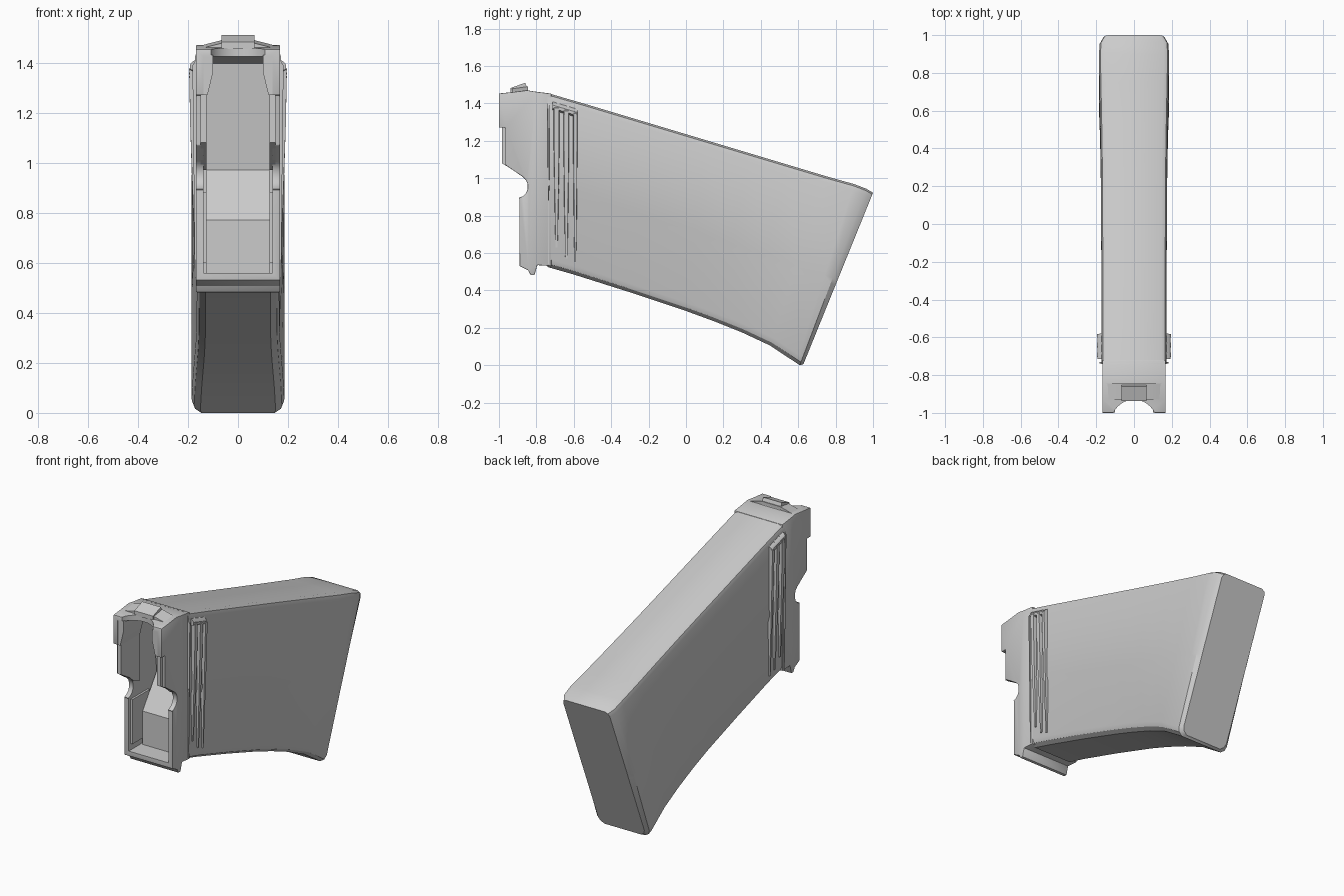
import bpy, bmesh, math
from mathutils import Vector

if "Cube" in bpy.data.objects:
    bpy.data.objects.remove(bpy.data.objects["Cube"])


def finish(name, bm, bevel=0.0, angle=30, mirror=False):
    bmesh.ops.recalc_face_normals(bm, faces=bm.faces)
    me = bpy.data.meshes.new(name)
    bm.to_mesh(me)
    bm.free()
    ob = bpy.data.objects.new(name, me)
    bpy.context.collection.objects.link(ob)
    if mirror:
        ob.modifiers.new("mirror", 'MIRROR')
    if bevel:
        m = ob.modifiers.new("bevel", 'BEVEL')
        m.width, m.segments, m.limit_method = bevel, 2, 'ANGLE'
        m.angle_limit = math.radians(50)
    bpy.ops.object.select_all(action='DESELECT')
    ob.select_set(True)
    bpy.context.view_layer.objects.active = ob
    for m in list(ob.modifiers):
        bpy.ops.object.modifier_apply(modifier=m.name)
    bpy.ops.object.shade_smooth_by_angle(angle=math.radians(angle))
    return ob


def prism(name, profile, x0, x1, **kw):
    """Extrude a (y, z) profile from x0 to x1."""
    bm = bmesh.new()
    f = bm.faces.new([bm.verts.new((x0, y, z)) for y, z in profile])
    r = bmesh.ops.extrude_face_region(bm, geom=[f])
    bmesh.ops.translate(bm, vec=(x1 - x0, 0, 0),
                        verts=[v for v in r["geom"] if isinstance(v, bmesh.types.BMVert)])
    return finish(name, bm, **kw)


def hull(name, points, **kw):
    bm = bmesh.new()
    for p in points:
        bm.verts.new(p)
    bmesh.ops.convex_hull(bm, input=bm.verts)
    return finish(name, bm, **kw)


def cut(target, cutter):
    m = target.modifiers.new("cut", 'BOOLEAN')
    m.operation, m.solver, m.object = 'DIFFERENCE', 'EXACT', cutter
    bpy.ops.object.select_all(action='DESELECT')
    target.select_set(True)
    bpy.context.view_layer.objects.active = target
    bpy.ops.object.modifier_apply(modifier=m.name)
    bpy.ops.object.shade_smooth_by_angle()


# Main body: loft of slanted sections (top y,z, bottom y,z, half width, crease step)
stations = [
    (-.74, 1.455, -.74, .525, .172, .006), (-.55, 1.40, -.60, .485, .172, .008),
    (-.20, 1.295, -.30, .39, .173, .008), (.10, 1.205, 0, .29, .174, .008),
    (.35, 1.13, .15, .235, .176, .007), (.55, 1.07, .30, .175, .179, .005),
    (.75, 1.01, .45, .105, .183, .003), (.90, .968, .59, .012, .186, .0005),
    (.965, .943, .608, 0, .182, .0005), (1.0, .922, .628, .006, .162, .0005)]
bm = bmesh.new()
rings = []
for ty, tz, by, bz, w, s in stations:
    top, bot = Vector((ty, tz)), Vector((by, bz))
    crease = lambda p: p.y - (.985 - .334 * (p.x + .8))
    c = crease(top) / (crease(top) - crease(bot))
    ln = (top - bot).length
    half = [(w - .028, 0), (w - .008, .010 / ln), (w, .032 / ln), (w, c - .01 / ln),
            (w - s, c + .02 / ln), (w - s, 1 - .045 / ln), (w - s - .01, 1 - .018 / ln),
            (w - s - .035, 1)]
    full = half + [(-x, t) for x, t in reversed(half)]
    rings.append([bm.verts.new((x, *top.lerp(bot, t))) for x, t in full])
for a, b in zip(rings, rings[1:]):
    for i in range(len(a)):
        j = (i + 1) % len(a)
        bm.faces.new((a[i], a[j], b[j], b[i]))
bm.faces.new(rings[0])
bm.faces.new(rings[-1])
body = finish("magazine_body", bm)

# Feed tower with thumb notch and bottom catch
notch = [(-.90 + .055 * math.cos(a), .955 + .06 * math.sin(a))
         for a in [math.radians(d) for d in (58, 35, 12, -12, -35, -60, -85)]]
tower_profile = [(-.72, 1.452), (-.80, 1.462), (-.85, 1.47), (-.93, 1.46), (-1.0, 1.453),
                 (-1.0, 1.27), (-.965, 1.27), (-.965, 1.07)] + notch + [
    (-.89, .89), (-.89, .53), (-.845, .508), (-.83, .482), (-.81, .482), (-.795, .535), (-.72, .53)]
tower = prism("feed_tower", tower_profile, -.168, .168, bevel=.012)

# Hollow interior and curved front cut in the roof
cavity = prism("cavity_cutter", [(-1.1, .56), (-.58, .56), (-.58, 1.38), (-.85, 1.425), (-1.1, 1.425)],
               -.138, .138)
bm = bmesh.new()
bmesh.ops.create_cone(bm, cap_ends=True, segments=32, radius1=.12, radius2=.12, depth=1)
bmesh.ops.translate(bm, vec=(0, -1.05, 1.3), verts=bm.verts)
roof_cut = finish("roof_cutter", bm)
cut(body, cavity)
cut(tower, cavity)
cut(tower, roof_cut)
for c in (cavity, roof_cut):
    bpy.data.objects.remove(c)

# Follower plate inside
prism("follower", [(-.68, 1.40), (-.63, .97), (-.77, .77), (-.77, .555), (-.56, .555), (-.56, 1.40)],
      -.125, .125)

# Feed lips, inner liners and side guides
hull("feed_lips", [(x, y, z) for y in (-.998, -.80)
                   for x, z in ((.10, 1.43), (.10, 1.36), (.122, 1.27), (.15, 1.27), (.15, 1.43))],
     mirror=True)
prism("inner_liner", [(-.985, 1.28), (-.985, 1.08), (-.90, 1.03), (-.855, .99), (-.80, .97), (-.80, 1.28)],
      .125, .15, mirror=True)
prism("side_guide", [(-.87, .88), (-.87, .60), (-.70, .60), (-.70, .88)],
      .125, .145, mirror=True)

# Roof crown and raised tab
crown = [(-.165, 1.44), (-.15, 1.468), (-.065, 1.49), (.065, 1.49), (.15, 1.468), (.165, 1.44)]
hull("roof_crown", [(x, y, z - d) for x, z in crown for y, d in ((-.93, .012), (-.845, 0))])
hull("roof_tab", [(s * .065, y, z) for s in (-1, 1)
                  for y, z in ((-.938, 1.455), (-.938, 1.482), (-.86, 1.51), (-.84, 1.46))])

# Grip ribs on both sides: tapered bars, collar edge and a top cross bar
for i, (y, end, wide) in enumerate([(-.735, .54, .006), (-.692, .63, .018),
                                    (-.64, .57, .018), (-.592, .55, .014)]):
    top = 1.425 - .3 * (y + .74)
    out = .195 if i else .182
    hull(f"grip_rib_{i + 1}",
         [(.15, y + k * wide, top + .018) for k in (-1, 1)] +
         [(out, y + k * wide * .7, top - .035) for k in (-1, 1)] +
         [(out - .004, y + k * wide * .7, 1.15) for k in (-1, 1)] +
         [(.15, y + k * wide, 1.15) for k in (-1, 1)] +
         [(.172, y + k * wide * .3, end) for k in (-1, 1)] +
         [(.15, y + k * wide * .3, end) for k in (-1, 1)], mirror=True)
hull("grip_cross_bar", [(x, y, z - .3 * (y + .65)) for y in (-.715, -.582)
                        for x, z in ((.15, 1.40), (.182, 1.385), (.192, 1.372), (.192, 1.355), (.15, 1.335))],
     mirror=True)
